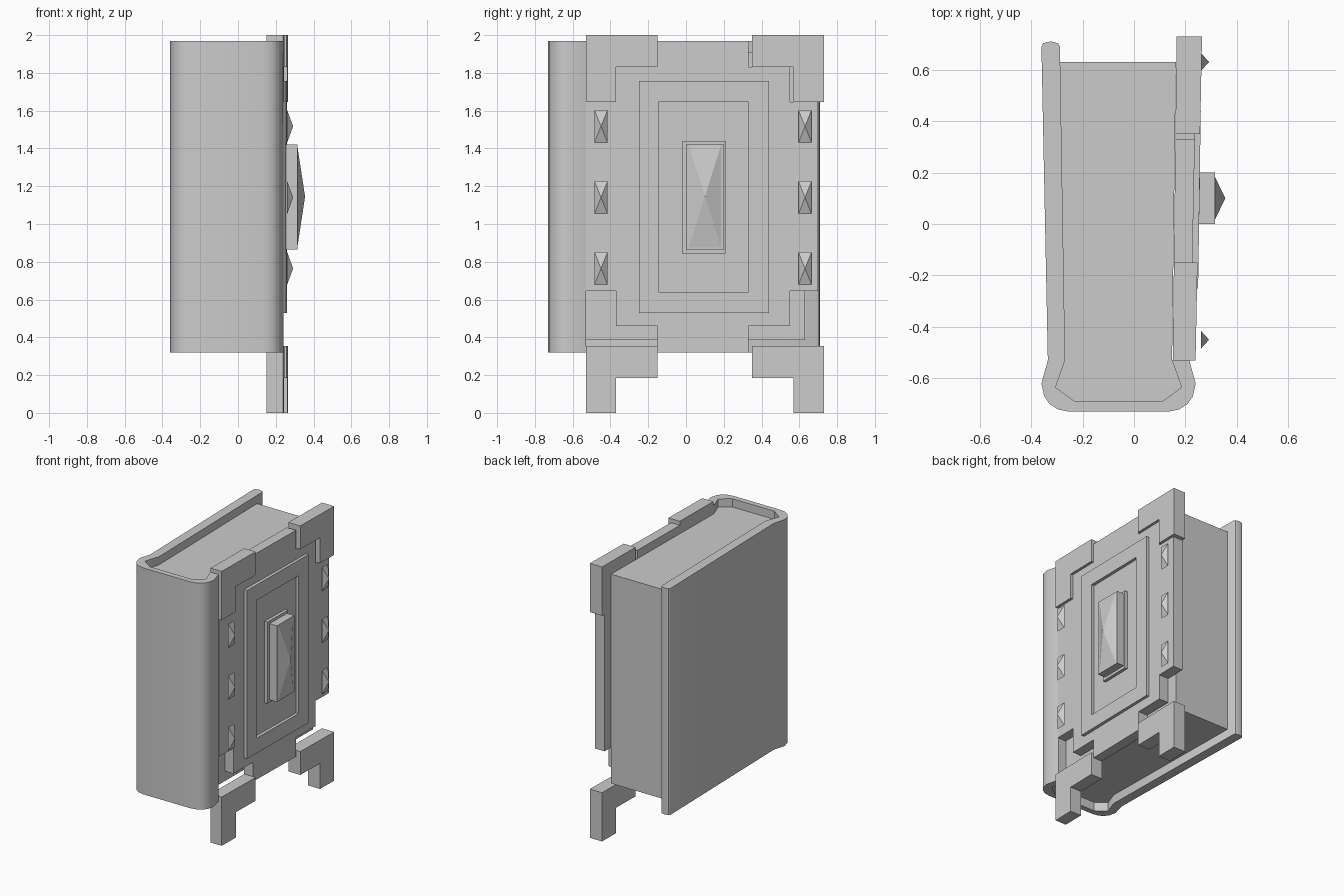
import bpy, bmesh, math

if "Cube" in bpy.data.objects:
    bpy.data.objects.remove(bpy.data.objects["Cube"])

CX = -0.06          # mid-plane between the two covers
MID_Y, MID_Z = 0.09, 1.145


def finish(name, bm, smooth=False):
    bmesh.ops.recalc_face_normals(bm, faces=bm.faces)
    me = bpy.data.meshes.new(name)
    bm.to_mesh(me)
    bm.free()
    ob = bpy.data.objects.new(name, me)
    bpy.context.collection.objects.link(ob)
    if smooth:
        bpy.context.view_layer.objects.active = ob
        ob.select_set(True)
        bpy.ops.object.shade_smooth_by_angle(angle=math.radians(35))
        ob.select_set(False)
    return ob


def bridge(name, loop_a, loop_b, smooth=False):
    """Solid between two matching outlines."""
    bm = bmesh.new()
    a = [bm.verts.new(p) for p in loop_a]
    b = [bm.verts.new(p) for p in loop_b]
    bm.faces.new(a)
    bm.faces.new(b)
    for i in range(len(a)):
        j = (i + 1) % len(a)
        bm.faces.new((a[i], a[j], b[j], b[i]))
    return finish(name, bm, smooth)


def upright(name, xy, z0, z1, smooth=False):
    return bridge(name, [(x, y, z0) for x, y in xy], [(x, y, z1) for x, y in xy], smooth)


def slab(name, yz, inner, outer):
    """Side plate; inner/outer are (x at y=0, slope along y)."""
    at = lambda s: [(s[0] + s[1] * y, y, z) for y, z in yz]
    return bridge(name, at(inner), at(outer))


def rect(y0, y1, z0, z1):
    return [(y0, z0), (y1, z0), (y1, z1), (y0, z1)]


def pyramid(name, y, z, hy, hz, x0, x1):
    bm = bmesh.new()
    base = [bm.verts.new((x0, py, pz)) for py, pz in rect(y - hy, y + hy, z - hz, z + hz)]
    tip = bm.verts.new((x1, y, z))
    bm.faces.new(base)
    for i in range(4):
        bm.faces.new((base[i], base[(i + 1) % 4], tip))
    return finish(name, bm)


def mirror_x(pts):
    return [(2 * CX - x, y) for x, y in reversed(pts)]


# spine and left cover, one bent sheet
corner = [(-0.335, -0.53), (-0.36, -0.62)]
corner += [(-0.25 - 0.105 * math.cos(t), -0.64 - 0.09 * math.sin(t))
           for t in [math.radians(a) for a in (20, 42, 65, 90)]]
inner_left = [(-0.268, -0.53), (-0.305, -0.635), (-0.23, -0.69)]
end_cap = [(-0.288, 0.69), (-0.295, 0.703), (-0.325, 0.71), (-0.353, 0.703), (-0.36, 0.69)]
inner_right = mirror_x(inner_left)
upright("spine_and_back_cover",
        end_cap + corner + mirror_x(corner) + inner_right[::-1] + inner_left[::-1],
        0.32, 1.97, True)

# page block fills the inside of the cover
upright("pages", [(-0.289, 0.63)] + inner_left + inner_right + [(0.163, 0.63)], 0.385, 1.91)

# right cover with stepped corners cut away for the fittings
half = [(-0.53, 0.645), (-0.37, 0.645), (-0.37, 0.46), (-0.15, 0.46), (-0.15, 0.32),
        (0.33, 0.32), (0.33, 0.46), (0.55, 0.46), (0.55, 0.645), (0.70, 0.645)]
outline = half + [(y, 2 * MID_Z - z) for y, z in reversed(half)]
slab("front_cover", outline, (0.157, 0.012), (0.23, 0.02))

# four L-shaped corner fittings; the lower pair hangs below the cover
ell = [(-0.53, 2.0), (-0.15, 2.0), (-0.15, 1.83), (-0.37, 1.83), (-0.37, 1.645), (-0.53, 1.645)]
for level, dz in (("upper", 0), ("lower", -1.645)):
    for side in (1, -1):
        pts = [(y if side > 0 else 0.20 - y, max(z + dz, 0)) for y, z in ell]
        slab(f"{level}_corner_fitting", pts, (0.157, 0.012), (0.25, 0.02))

# raised rectangular frame
bm = bmesh.new()
loops = []
for r in (rect(-0.25, 0.44, 0.53, 1.757), rect(-0.145, 0.33, 0.64, 1.645)):
    for off in (0.225, 0.253):
        loops.append([bm.verts.new((off + 0.015 * y, y, z)) for y, z in r])
for a, b in ((0, 1), (1, 3), (3, 2), (2, 0)):
    for i in range(4):
        j = (i + 1) % 4
        bm.faces.new((loops[a][i], loops[a][j], loops[b][j], loops[b][i]))
finish("raised_frame", bm)

# central jewel on its mount
slab("jewel_plate", rect(-0.02, 0.21, 0.845, 1.44), (0.225, 0.02), (0.253, 0.02))
slab("jewel_mount", rect(0.0, 0.20, 0.865, 1.42), (0.24, 0), (0.314, 0))
pyramid("jewel", 0.10, 1.145, 0.085, 0.27, 0.314, 0.355)

# pyramid studs along both edges
for y in (-0.45, 0.63):
    for z in (0.765, 1.14, 1.517):
        pyramid("stud", y, z, 0.035, 0.087, 0.26, 0.292)
